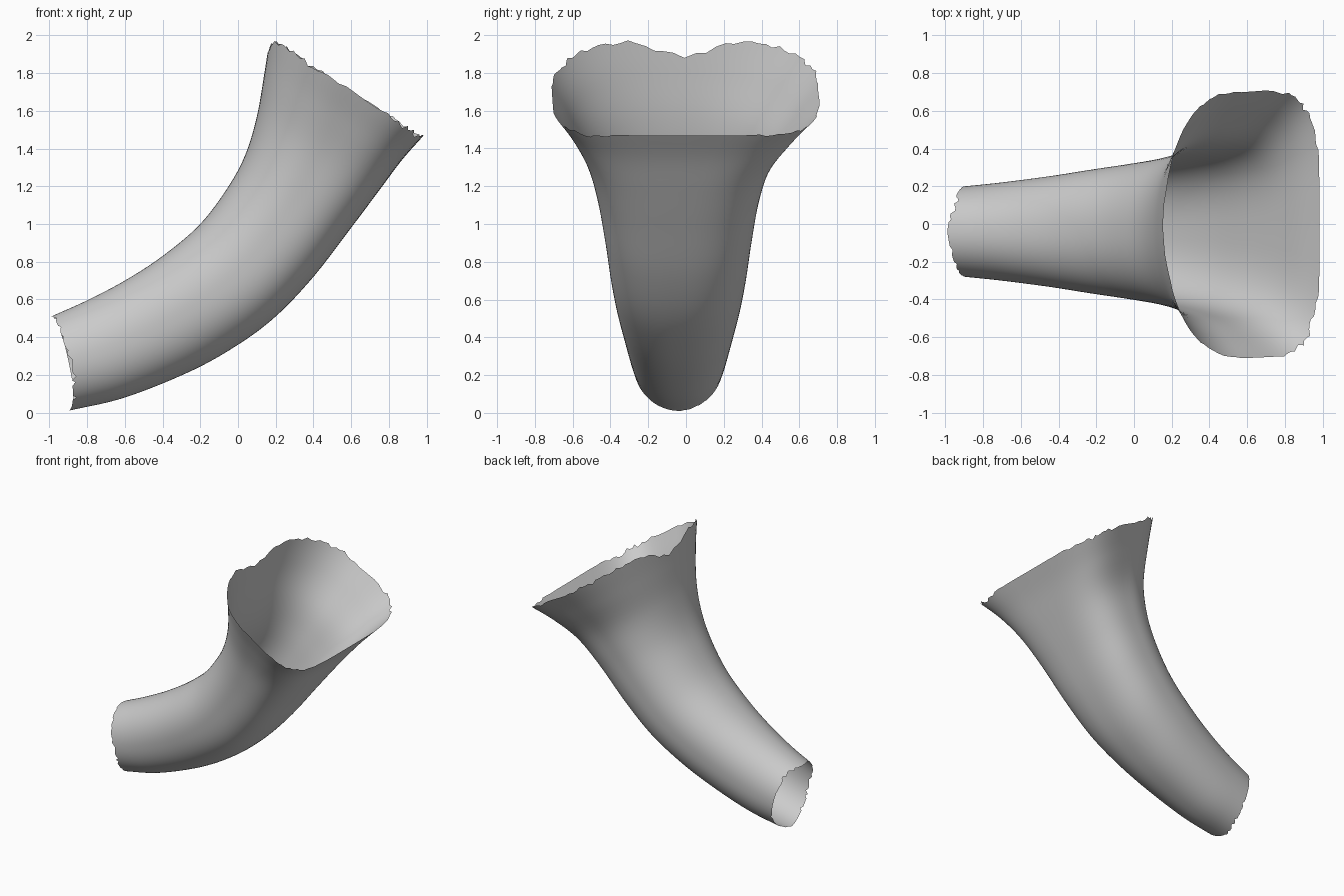
import bpy
import math
import random
from mathutils import Vector

random.seed(4)
cube = bpy.data.objects.get("Cube")
if cube:
    bpy.data.objects.remove(cube)

# Stations along the horn: inner bend (x, z), outer bend (x, z), half width, y centre
STATIONS = [
    (-0.99, 0.51, -0.90, 0.01, 0.235, -0.04),
    (-0.80, 0.595, -0.60, 0.08, 0.26, -0.04),
    (-0.60, 0.70, -0.25, 0.22, 0.295, -0.04),
    (-0.40, 0.83, 0.00, 0.36, 0.33, -0.04),
    (-0.20, 1.00, 0.20, 0.51, 0.36, -0.04),
    (-0.05, 1.20, 0.40, 0.72, 0.39, -0.04),
    (0.04, 1.37, 0.60, 0.98, 0.43, -0.04),
    (0.10, 1.57, 0.75, 1.18, 0.49, -0.035),
    (0.14, 1.80, 0.87, 1.34, 0.60, -0.015),
    (0.17, 2.00, 0.985, 1.47, 0.715, 0.0),
]
LAST = len(STATIONS) - 1
COLUMNS, ROWS = 96, 48


def station(s):
    """Smoothly interpolated station values at parameter s (0..LAST)."""
    i = min(int(s), LAST - 1)
    t = s - i
    a, b, c, d = (STATIONS[max(0, min(LAST, i + k))] for k in (-1, 0, 1, 2))
    if i == 0:
        a = [2 * p - q for p, q in zip(b, c)]
    if i == LAST - 1:
        d = [2 * q - p for p, q in zip(b, c)]
    return [q + 0.5 * t * (r - p + t * (2 * p - 5 * q + 4 * r - w + t * (3 * (q - r) + w - p)))
            for p, q, r, w in zip(a, b, c, d)]


def power(v, n):
    return math.copysign(abs(v) ** (2 / n), v)


def horn_point(s, angle):
    """Cross-section: rounded on the inner bend, squarer on the outer bend."""
    xi, zi, xo, zo, half, yc = station(s)
    f = s / LAST
    c, w = math.cos(angle), math.sin(angle)
    n = 2.1 + 0.2 * f if c < 0 else 2.1 + 0.8 * f + 1.6 * f ** 4
    u = power(c, n)
    y = yc + half * power(w, n)
    t = 0.5 + 0.5 * u
    return Vector((xi + (xo - xi) * t, y, zi + (zo - zi) * t))


def ragged_edges(angle, jag):
    """Start and end parameters of one column, giving torn rims."""
    c, w = math.cos(angle), math.sin(angle)
    start = 0.19 * abs(w) + 0.10 * max(0, jag)
    dip = 0.42 * math.exp(-(w / 0.25) ** 2) if c < 0 else 0
    end = LAST - dip - 0.10 * max(0, -jag) - 0.10 * random.random()
    if c > 0 and abs(w) < 0.3:
        end = LAST - 0.03 * random.random()
    return start, end


# Open-ended horn shell
verts, faces = [], []
jag = 0.0
for j in range(COLUMNS):
    angle = 2 * math.pi * j / COLUMNS
    jag = 0.5 * jag + random.uniform(-0.8, 0.8)
    start, end = ragged_edges(angle, jag)
    for i in range(ROWS + 1):
        f = i / ROWS
        # Tears stay near the rims so the body remains even
        s = LAST * f + start * max(0, 1 - 8 * f) + (end - LAST) * max(0, 8 * f - 7)
        verts.append(horn_point(s, angle))

stride = ROWS + 1
for j in range(COLUMNS):
    k = (j + 1) % COLUMNS
    for i in range(ROWS):
        faces.append((j * stride + i, k * stride + i, k * stride + i + 1, j * stride + i + 1))

mesh = bpy.data.meshes.new("horn_shell")
mesh.from_pydata(verts, [], faces)

# Make the shell face outwards (outer bend column looks down)
mesh.update()
if mesh.polygons[ROWS // 2].normal.z > 0:
    mesh.flip_normals()

# Plain grey material
grey = bpy.data.materials.new("plain_grey")
grey.use_nodes = True
colour = (0.6, 0.6, 0.6, 1)
grey.diffuse_color = colour
grey.node_tree.nodes["Principled BSDF"].inputs["Base Color"].default_value = colour
mesh.materials.append(grey)

horn = bpy.data.objects.new("horn_shell", mesh)
bpy.context.collection.objects.link(horn)
for polygon in mesh.polygons:
    polygon.use_smooth = True
